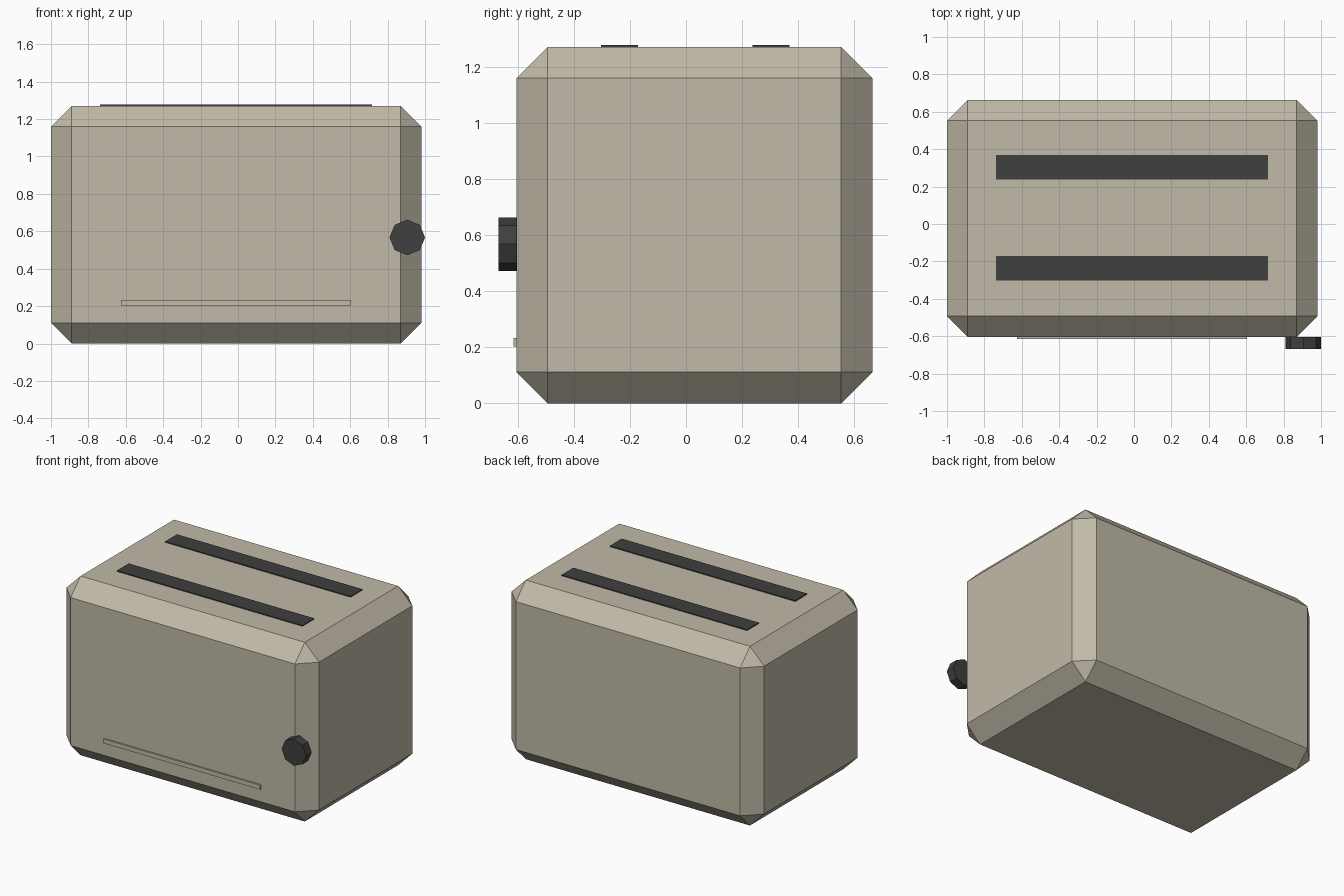
import bpy, bmesh
from mathutils import Matrix, Vector

if "Cube" in bpy.data.objects:
    bpy.data.objects.remove(bpy.data.objects["Cube"])


def material(name, rgb):
    m = bpy.data.materials.new(name)
    m.diffuse_color = (*rgb, 1)
    m.use_nodes = True
    m.node_tree.nodes["Principled BSDF"].inputs["Base Color"].default_value = m.diffuse_color
    return m


cream = material("warm beige", (0.53, 0.49, 0.39))
dark = material("charcoal", (0.05, 0.05, 0.05))


def add_object(name, bm, mat):
    bmesh.ops.recalc_face_normals(bm, faces=bm.faces)
    mesh = bpy.data.meshes.new(name)
    bm.to_mesh(mesh)
    bm.free()
    mesh.materials.append(mat)
    obj = bpy.data.objects.new(name, mesh)
    bpy.context.collection.objects.link(obj)
    return obj


def box(name, lo, hi, mat, chamfer=0):
    lo, hi = Vector(lo), Vector(hi)
    bm = bmesh.new()
    bmesh.ops.create_cube(bm, size=1, matrix=Matrix.Translation((lo + hi) / 2)
                          @ Matrix.Diagonal((*(hi - lo), 1)))
    if chamfer:
        bmesh.ops.bevel(bm, geom=bm.edges[:], offset=chamfer, segments=1,
                        profile=0.5, affect='EDGES')
    return add_object(name, bm, mat)


# Chamfered toaster body
box("body", (-1, -0.604, 0), (0.98, 0.664, 1.27), cream, 0.111)

# Bread slots, as thin dark plates on the top
for name, y in (("front_slot", -0.237), ("back_slot", 0.303)):
    box(name, (-0.737, y - 0.066, 1.272 - 0.004), (0.717, y + 0.066, 1.277), dark)

# Crumb tray strip along the front
box("crumb_tray", (-0.625, -0.615, 0.202), (0.605, -0.60, 0.233), cream)

# Eight-sided lever knob on the front right
bm = bmesh.new()
bmesh.ops.create_cone(bm, cap_ends=True, segments=8, radius1=0.095, radius2=0.095,
                      depth=0.065, matrix=Matrix.Translation((0.905, -0.6355, 0.567))
                      @ Matrix.Rotation(1.5707963, 4, 'X'))
add_object("lever_knob", bm, dark)
